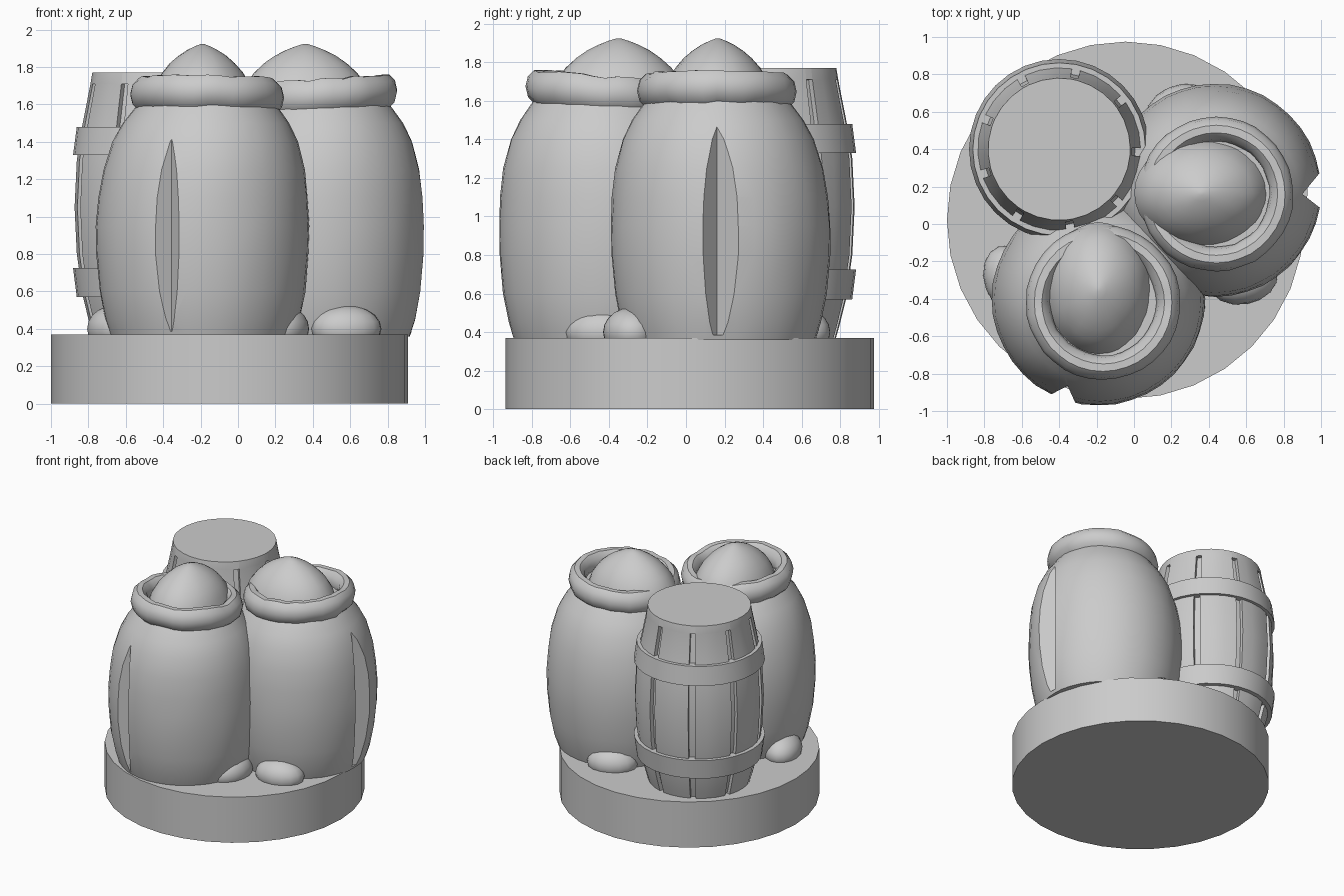
import bpy, bmesh, random
from math import sin, cos, pi, radians
from mathutils import Matrix, Vector

random.seed(4)
old = bpy.data.objects.get("Cube")
if old:
    bpy.data.objects.remove(old)

grey = bpy.data.materials.new("plain_grey")
grey.use_nodes = True
grey.diffuse_color = (0.6, 0.6, 0.6, 1)
grey.node_tree.nodes["Principled BSDF"].inputs["Base Color"].default_value = (0.6, 0.6, 0.6, 1)


def finish(name, bm, angle=35):
    bmesh.ops.recalc_face_normals(bm, faces=bm.faces)
    mesh = bpy.data.meshes.new(name)
    bm.to_mesh(mesh)
    bm.free()
    mesh.materials.append(grey)
    obj = bpy.data.objects.new(name, mesh)
    bpy.context.collection.objects.link(obj)
    smooth(obj, angle)
    return obj


def smooth(obj, angle):
    bpy.ops.object.select_all(action="DESELECT")
    obj.select_set(True)
    bpy.context.view_layer.objects.active = obj
    bpy.ops.object.shade_smooth_by_angle(angle=radians(angle))


def loft(name, rings, capped=True, looped=False, angle=35):
    """Skin a stack of equal rings of points."""
    bm = bmesh.new()
    rows = [[bm.verts.new(p) for p in ring] for ring in rings]
    pairs = list(zip(rows, rows[1:])) + ([(rows[-1], rows[0])] if looped else [])
    for a, b in pairs:
        for i in range(len(a)):
            j = (i + 1) % len(a)
            bm.faces.new((a[i], a[j], b[j], b[i]))
    if capped:
        bm.faces.new(rows[0])
        bm.faces.new(rows[-1])
    return finish(name, bm, angle)


def circle(x, y, z, rx, ry=None, sides=32, wobble=0):
    ry = ry or rx
    pts = []
    for i in range(sides):
        a = 2 * pi * i / sides
        k = 1 + random.uniform(-wobble, wobble)
        pts.append((x + rx * k * cos(a), y + ry * k * sin(a), z))
    return pts


# Round plinth
loft("plinth", [circle(-0.045, 0.02, z, 0.955) for z in (0, 0.37)])


# Barrel with sunken stave gaps
BX, BY = -0.4, 0.4
BARREL = [(0.36, 0.375), (0.43, 0.395), (0.57, 0.43), (0.8, 0.463), (1.05, 0.475),
          (1.3, 0.463), (1.48, 0.435), (1.71, 0.39), (1.77, 0.38)]


def barrel_ring(z, r, depth):
    pts = []
    for k in range(9):
        start = radians(-2 + 40 * k)
        for deg, cut in ((-3, 0), (-2.9, depth), (2.9, depth), (3, 0), (14, 0), (26, 0)):
            a = start + radians(deg)
            pts.append((BX + (r - cut) * cos(a), BY + (r - cut) * sin(a), z))
    return pts


rings = []
for n, (z, r) in enumerate(BARREL):
    if n == len(BARREL) - 2:
        rings.append(barrel_ring(z - 0.002, r, 0.03))
    rings.append(barrel_ring(z, r, 0 if n >= len(BARREL) - 2 else 0.03))
loft("barrel", rings)

# Barrel hoops
for name, low, high, r_low, r_high in (("lower_hoop", 0.57, 0.725, 0.462, 0.482),
                                       ("upper_hoop", 1.33, 1.48, 0.482, 0.462)):
    loft(name, [circle(BX, BY, low, r_low - 0.06), circle(BX, BY, low, r_low),
                circle(BX, BY, high, r_high), circle(BX, BY, high, r_high - 0.06)],
         capped=False, looped=True)


# Sacks
SACK = [(0.36, 0.49), (0.45, 0.52), (0.6, 0.549), (0.8, 0.567), (0.95, 0.57), (1.1, 0.56),
        (1.25, 0.539), (1.4, 0.496), (1.5, 0.444), (1.58, 0.385), (1.64, 0.34)]
DOME = [(1.6, 1), (1.7, 0.9), (1.77, 0.76), (1.82, 0.61), (1.86, 0.45), (1.89, 0.29),
        (1.91, 0.15), (1.922, 0.04)]


def cut_seam(sack, apex, left, right):
    """Cut an upright wedge out of the bulging side."""
    a, l, r = (Vector(p) for p in (apex, left, right))
    tri = [a, a + (l - a) * 3, a + (r - a) * 3]
    cutter = loft("seam_cutter", [[(p.x, p.y, z) for p in tri] for z in (0.385, 1.5)])
    cutter.hide_render = True
    mod = sack.modifiers.new("seam", "BOOLEAN")
    mod.operation = "DIFFERENCE"
    mod.solver = "EXACT"
    mod.object = cutter
    bpy.ops.object.select_all(action="DESELECT")
    bpy.context.view_layer.objects.active = sack
    sack.select_set(True)
    bpy.ops.object.modifier_apply(modifier=mod.name)
    bpy.data.objects.remove(cutter)
    smooth(sack, 25)


def make_sack(side, centre, mouth, out, dome_centre, dome_size, seam, corners):
    c, m = Vector(centre), Vector(mouth)
    # Body leans slightly towards its mouth
    body = []
    for z, r in SACK:
        p = c.lerp(m, max(0, (z - 1) / 0.64))
        body.append(circle(p.x, p.y, z, r, sides=40, wobble=0.004))
    cut_seam(loft(side + "_sack", body), *seam)

    # Rolled rim, a little lumpy and higher on the outer side
    rim = []
    for i in range(36):
        a = 2 * pi * i / 36
        d = Vector((cos(a), sin(a)))
        lift = 1.648 + 0.025 * d.dot(Vector(out)) + random.uniform(-0.006, 0.006)
        fat = random.uniform(0.95, 1.07)
        ring = []
        for j in range(10):
            t = 2 * pi * j / 10
            p = m + d * (0.348 + 0.064 * fat * cos(t))
            ring.append((p.x, p.y, lift + 0.088 * fat * sin(t)))
        rim.append(ring)
    loft(side + "_sack_rim", rim, capped=False, looped=True)

    # Heaped contents
    x, y = dome_centre
    loft(side + "_sack_contents",
         [circle(x, y, z, dome_size[0] * k, dome_size[1] * k, wobble=0.01) for z, k in DOME])

    # Gathered bottom corners
    for n, (x, y, turn) in enumerate(corners):
        bm = bmesh.new()
        bmesh.ops.create_uvsphere(bm, u_segments=16, v_segments=10, radius=1)
        bmesh.ops.transform(bm, verts=bm.verts, matrix=Matrix.Translation((x, y, 0.4))
                            @ Matrix.Rotation(radians(turn), 4, "Z")
                            @ Matrix.Diagonal((0.19, 0.14, 0.125, 1)))
        bmesh.ops.bisect_plane(bm, geom=bm.verts[:] + bm.edges[:] + bm.faces[:],
                               plane_co=(0, 0, 0.36), plane_no=(0, 0, -1), clear_outer=True)
        finish(f"{side}_sack_corner_{n + 1}", bm)


make_sack("front", (-0.19, -0.4), (-0.165, -0.42), (-0.3, -0.95),
          (-0.19, -0.35), (0.285, 0.36),
          ((-0.355, -0.865), (-0.46, -0.92), (-0.31, -0.965)),
          [(-0.66, -0.3, 110), (0.24, -0.44, 80)])
make_sack("left", (0.43, 0.18), (0.44, 0.16), (1, 0),
          (0.36, 0.165), (0.36, 0.29),
          ((0.9, 0.16), (0.99, 0.09), (0.97, 0.245)),
          [(0.58, -0.29, 10), (0.24, 0.6, 25)])
